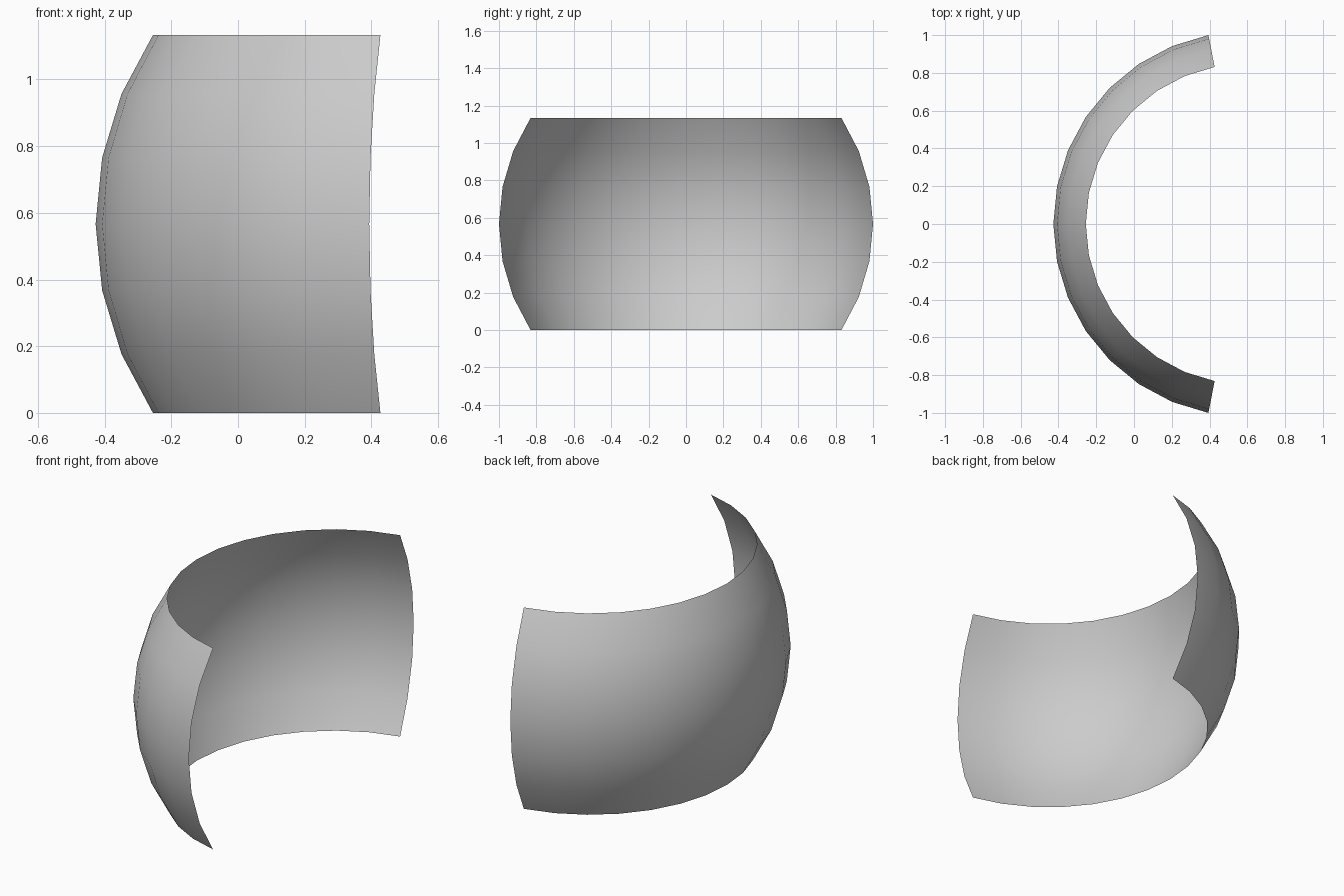
import bpy, bmesh
from math import radians, sin, cos, atan2, pi
from mathutils import Vector

if "Cube" in bpy.data.objects:
    bpy.data.objects.remove(bpy.data.objects["Cube"])

STEP = radians(11.25)             # one facet of a 32 x 16 sphere
R = 1 / sin(7 * STEP)             # makes the width in y exactly 2
half_h = R * sin(3 * STEP)
cx = (R + R * cos(3 * STEP) * cos(7 * STEP)) / 2

# Curved screen: open patch of a sphere, 14 facets wide and 6 high
bm = bmesh.new()
bmesh.ops.create_uvsphere(bm, u_segments=32, v_segments=16, radius=R)


def outside(face):
    c = face.calc_center_median()
    angle_from_back = abs(atan2(c.y, -c.x))
    return abs(c.z) > half_h or angle_from_back > 7 * STEP


bmesh.ops.delete(bm, geom=[f for f in bm.faces if outside(f)], context='FACES')
bmesh.ops.translate(bm, verts=bm.verts, vec=Vector((cx, 0, half_h)))
for f in bm.faces:
    f.smooth = True

mesh = bpy.data.meshes.new("curved_screen")
bm.to_mesh(mesh)
bm.free()
bpy.context.collection.objects.link(bpy.data.objects.new("curved_screen", mesh))
